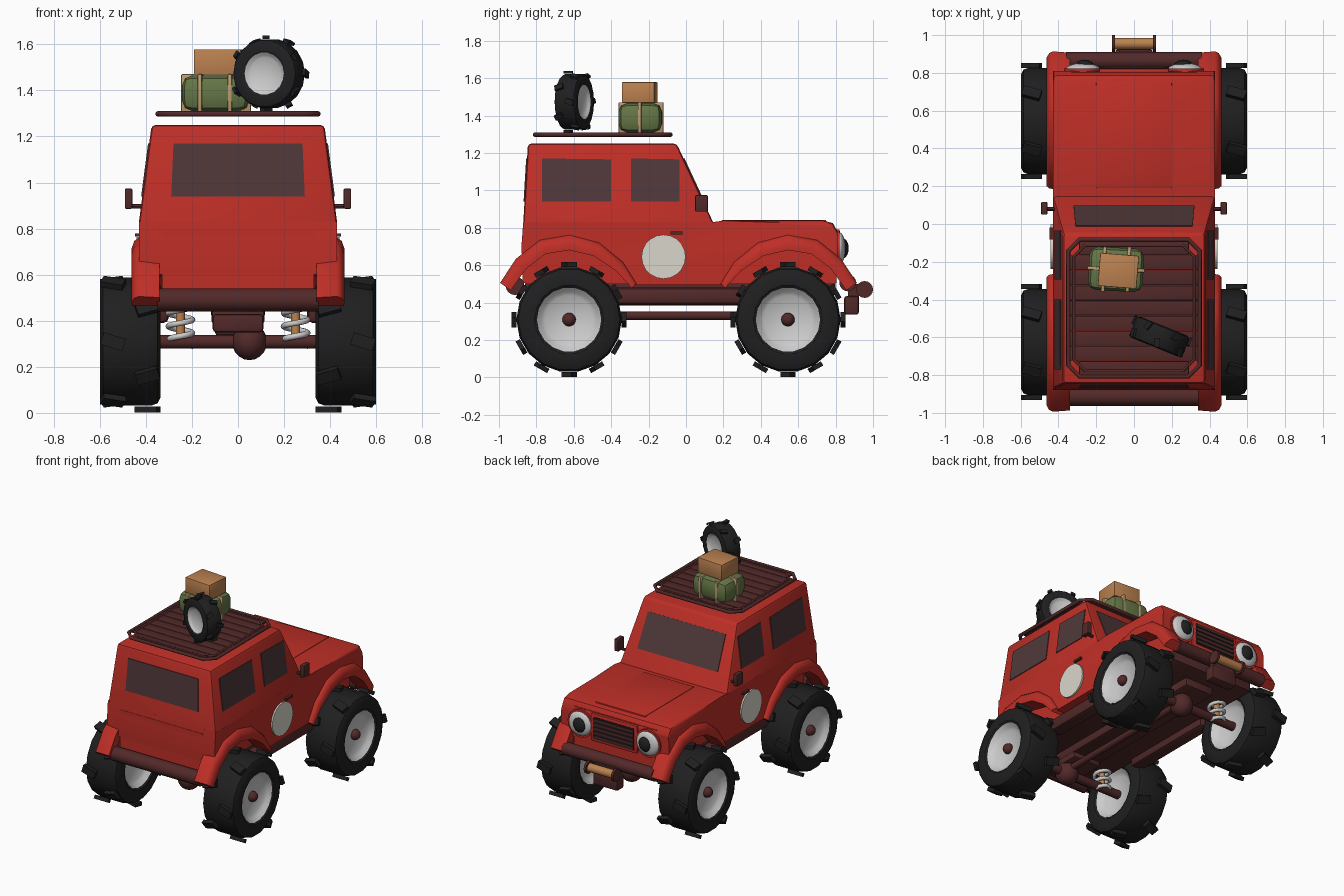
import bpy, bmesh
from math import pi, sin, cos, radians
from mathutils import Vector, Matrix

if "Cube" in bpy.data.objects:
    bpy.data.objects.remove(bpy.data.objects["Cube"])


def mat(name, r, g, b):
    m = bpy.data.materials.new(name)
    m.diffuse_color = (r, g, b, 1)
    m.use_nodes = True
    m.node_tree.nodes["Principled BSDF"].inputs["Base Color"].default_value = m.diffuse_color
    return m


RED = mat("red_paint", .52, .028, .02)
DARK = mat("dark_trim", .085, .022, .022)
GLASS = mat("glass", .08, .04, .042)
RUBBER = mat("rubber", .014, .014, .015)
WHITE = mat("white", .8, .8, .82)
CREAM = mat("cream", .7, .68, .6)
GREEN = mat("canvas_green", .13, .18, .06)
TAN = mat("tan", .5, .33, .17)
ORANGE = mat("orange", .5, .22, .08)


def finish(name, bm, m, mw=None, angle=35):
    bmesh.ops.remove_doubles(bm, verts=bm.verts, dist=1e-5)
    bmesh.ops.recalc_face_normals(bm, faces=bm.faces)
    me = bpy.data.meshes.new(name)
    bm.to_mesh(me)
    bm.free()
    me.materials.append(m)
    me.polygons.foreach_set("use_smooth", [True] * len(me.polygons))
    me.set_sharp_from_angle(angle=radians(angle))
    ob = bpy.data.objects.new(name, me)
    bpy.context.collection.objects.link(ob)
    if mw:
        ob.matrix_world = mw
    return ob


def bevel(bm, edges, w, seg=2):
    bmesh.ops.bevel(bm, geom=edges, offset=w, segments=seg, profile=.5,
                    affect='EDGES', clamp_overlap=True)


def box(name, c, s, m, bev=0, rot=0):
    bm = bmesh.new()
    bmesh.ops.create_cube(bm, size=1, matrix=Matrix.Diagonal((*s, 1)))
    if bev:
        bevel(bm, bm.edges[:], bev)
    return finish(name, bm, m, Matrix.Translation(c) @ Matrix.Rotation(rot, 4, 'Z'))


def rod(name, a, b, r, m, n=16):
    a, b = Vector(a), Vector(b)
    bm = bmesh.new()
    bmesh.ops.create_cone(bm, cap_ends=True, segments=n, radius1=r, radius2=r, depth=(b - a).length)
    q = (b - a).to_track_quat('Z', 'Y').to_matrix().to_4x4()
    return finish(name, bm, m, Matrix.Translation((a + b) / 2) @ q)


def ball(name, c, s, m):
    bm = bmesh.new()
    bmesh.ops.create_uvsphere(bm, u_segments=16, v_segments=10, radius=1)
    return finish(name, bm, m, Matrix.Translation(c) @ Matrix.Diagonal((*s, 1)))


def hull(name, pts, m, bev=0):
    bm = bmesh.new()
    for p in pts:
        bm.verts.new(p)
    bmesh.ops.convex_hull(bm, input=bm.verts)
    bmesh.ops.dissolve_limit(bm, angle_limit=.02, verts=bm.verts, edges=bm.edges)
    if bev:
        bevel(bm, [e for e in bm.edges if max(v.co.z for v in e.verts) > 1], bev)
    return finish(name, bm, m)


def panel(name, pts, m, t=.005):
    p = [Vector(v) for v in pts]
    n = (p[1] - p[0]).cross(p[2] - p[0]).normalized() * t
    return hull(name, [v + n for v in p] + [v - n for v in p], m)


def rings(bm, loops, caps=False):
    rows = [[bm.verts.new(p) for p in l] for l in loops]
    n = len(rows[0])
    for a, b in zip(rows, rows[1:]):
        for j in range(n):
            bm.faces.new((a[j], a[(j + 1) % n], b[(j + 1) % n], b[j]))
    if caps:
        bm.faces.new(rows[0])
        bm.faces.new(rows[-1])


def lathe_x(name, prof, m, mw, n=18):
    bm = bmesh.new()
    rings(bm, [[(x, r * cos(2 * pi * k / n), r * sin(2 * pi * k / n)) for k in range(n)]
               for r, x in prof])
    return finish(name, bm, m, mw)


def wire(name, pts, r, m, cyclic=False):
    cu = bpy.data.curves.new(name, 'CURVE')
    cu.dimensions = '3D'
    cu.bevel_depth, cu.bevel_resolution, cu.use_fill_caps = r, 2, True
    s = cu.splines.new('POLY')
    s.points.add(len(pts) - 1)
    for q, p in zip(s.points, pts):
        q.co = (*p, 1)
    s.use_cyclic_u = cyclic
    cu.materials.append(m)
    ob = bpy.data.objects.new(name, cu)
    bpy.context.collection.objects.link(ob)


# Wheel: tyre, dished rim and staggered tread blocks
def wheel(name, mw):
    tyre = [(.165, .115), (.185, .13), (.245, .132), (.272, .118), (.282, .09)]
    tyre += [(r, -x) for r, x in reversed(tyre)]
    lathe_x(name + "_tyre", tyre + tyre[:1], RUBBER, mw)
    rim = [(1e-6, .075), (.13, .085), (.15, .1), (.172, .122)]
    lathe_x(name + "_rim", rim + [(r, -x) for r, x in reversed(rim)], WHITE, mw)
    bm = bmesh.new()
    for k in range(12):
        M = (Matrix.Rotation(k * pi / 6, 4, 'X')
             @ Matrix.Translation((.075 if k % 2 else -.075, 0, -.294))
             @ Matrix.Rotation(.3 if k % 2 else -.3, 4, 'Z') @ Matrix.Diagonal((.1, .055, .026, 1)))
        bmesh.ops.create_cube(bm, size=1, matrix=M)
    finish(name + "_tread", bm, RUBBER, mw)


REAR, FRONT, AX = -.625, .545, .309
for wy, tag in ((REAR, "rear"), (FRONT, "front")):
    for s, side in ((1, "right"), (-1, "left")):
        n = f"{tag}_{side}"
        wheel(n + "_wheel", Matrix.Translation((s * .4675, wy, AX)) @ Matrix.Rotation(0 if s > 0 else pi, 4, 'Z'))
        ball(n + "_hub", (s * .555, wy, AX), (.035, .036, .036), DARK)
        # Suspension
        rod(n + "_shock", (s * .25, wy, .29), (s * .25, wy, .47), .02, ORANGE)
        wire(n + "_spring", [(s * .25 + .052 * cos(t * pi / 6), wy + .052 * sin(t * pi / 6), .29 + .2 * t / 42)
                             for t in range(43)], .013, WHITE)
    rod(tag + "_axle", (-.46, wy, AX), (.46, wy, AX), .03, DARK)
    ball(tag + "_differential", (.05, wy, AX), (.076, .08, .08), DARK)

# Chassis
rod("drive_shaft", (.05, REAR, .33), (.05, FRONT, .33), .022, DARK)
box("floor", (0, -.03, .475), (.66, 1.66, .07), DARK, .01)
box("chassis_beam", (0, -.03, .42), (.23, 1.4, .07), DARK, .015)
box("axle_mount", (0, REAR, .39), (.22, .3, .08), DARK, .015)
for s in (-1, 1):
    box("side_sill", (s * .35, -.04, .435), (.1, .72, .09), DARK, .025)

# Lower body: side profile with both wheel arches
ARCH = [(.335, .478), (.25, .57), (.13, .65), (0, .68), (-.125, .66), (-.23, .58), (-.312, .465)]
prof = [(-.87, .83), (.145, .83), (.2, .838), (.73, .838), (.785, .825), (.81, .78), (.81, .58)]
prof += [(FRONT - d, z + .015) for d, z in ARCH[4::-1]]
prof += [(REAR + d, z + .015) for d, z in ARCH[:5]] + [(-.875, .6), (-.88, .7)]
bm = bmesh.new()
rings(bm, [[(x, y, z) for y, z in prof] for x in (-.43, .43)], True)
bevel(bm, [e for e in bm.edges if abs(e.verts[0].co.x - e.verts[1].co.x) < .01
           and min(v.co.z for v in e.verts) > .75 and max(v.co.y for v in e.verts) > .16], .02)
finish("lower_body", bm, RED)
box("body_core", (0, -.035, .65), (.66, 1.68, .29), RED)
box("hood_bulge", (0, .47, .834), (.4, .56, .016), RED, .005)

# Fenders: flared section lofted along each arch
SECT = [(.34, 0), (.46, 0), (.462, .035), (.45, .07), (.43, .085), (.34, .075)]
for wy, f, tag in ((REAR, 1, "rear"), (FRONT, -1, "front")):
    for s in (-1, 1):
        loops = []
        for i, (d, z) in enumerate(ARCH):
            a, b = ARCH[max(i - 1, 0)], ARCH[min(i + 1, 6)]
            t = Vector((b[0] - a[0], b[1] - a[1])).normalized()
            k = (.4, .7, .9, .95, .95, .9, .82)[i]
            loops.append([(s * x, wy + f * (d + t.y * -abs(o) * -k), z - t.x * o * k) for x, o in SECT])
        bm = bmesh.new()
        rings(bm, loops, True)
        finish(tag + "_fender", bm, RED, angle=40)

# Cab and windows
hull("cab", [(s * x, y, z) for s in (-1, 1) for x, y, z in
             ((.43, -.87, .829), (.43, .145, .829), (.375, -.845, 1.25), (.375, -.05, 1.25))], RED, .018)
side = lambda z: .43 - (z - .829) * .055 / .421
for s in (-1, 1):
    for y0, y1, n in ((-.77, -.4, "rear"), (-.295, -.035, "front")):
        panel(n + "_side_window", [(s * side(z), y, z) for y, z in
                                   ((y0, .94), (y1, .94), (y1, 1.165), (y0, 1.17))], GLASS)
for n, w, fy in (("windshield", .32, lambda z: .145 - (z - .829) * .195 / .421),
                 ("rear_window", .29, lambda z: -.87 + (z - .829) * .025 / .421)):
    panel(n, [(x, fy(z), z) for x, z in ((-w, .94), (w, .94), (w - .01, 1.17), (-w + .01, 1.17))], GLASS)

# Mirrors, handles, door discs, headlights
for s in (-1, 1):
    box("mirror", (s * .475, .083, .93), (.033, .068, .088), DARK, .006)
    rod("mirror_arm", (s * .4, .08, .897), (s * .47, .08, .897), .01, DARK, 8)
    box("door_handle", (s * .435, -.05, .772), (.025, .065, .014), DARK)
    rod("door_disc", (s * .42, -.12, .645), (s * .441, -.12, .645), .118, CREAM, 20)
    rod("headlight_ring", (s * .27, .79, .69), (s * .27, .822, .69), .1, RED, 20)
    ball("headlight", (s * .27, .82, .69), (.09, .033, .086), WHITE)
    ball("headlight_pupil", (s * .262, .836, .69), (.05, .034, .055), RUBBER)

# Grille
box("grille_frame", (0, .81, .69), (.37, .025, .2), RED, .008)
box("grille_back", (0, .815, .69), (.32, .022, .155), RUBBER)
for i in range(5):
    box("grille_bar", (0, .825, .63 + i * .03), (.32, .014, .015), DARK)

# Bumpers and winch
rod("rear_bumper", (-.35, -.914, .49), (.35, -.914, .49), .05, DARK)
rod("front_bumper", (-.36, .865, .505), (.36, .865, .505), .045, DARK)
box("winch_mount", (0, .885, .385), (.2, .08, .1), DARK, .015)
box("winch_arm", (0, .895, .46), (.16, .06, .08), DARK)
rod("winch_drum", (-.11, .955, .47), (.11, .955, .47), .03, ORANGE)
for s in (-1, 1):
    rod("winch_plate", (s * .1, .955, .47), (s * .117, .955, .47), .045, DARK)

# Roof rack
for w, y0, y1, r in ((.348, -.808, -.082, .012), (.318, -.778, -.112, .009)):
    c = .06
    wire("rack_frame", [(w, y0 + c, 1.298), (w, y1 - c, 1.298), (w - c, y1, 1.298), (c - w, y1, 1.298),
                        (-w, y1 - c, 1.298), (-w, y0 + c, 1.298), (c - w, y0, 1.298), (w - c, y0, 1.298)],
         r, DARK, True)
for i in range(9):
    box("rack_slat", (0, -.765 + i * .08, 1.295), (.58 if i in (0, 8) else .68, .0775, .014), DARK, .003)

# Luggage
box("bag", (-.095, -.24, 1.388), (.29, .23, .155), GREEN, .045, -.05)
for x in (-.16, -.03):
    box("bag_strap", (x, -.24, 1.388), (.02, .24, .165), TAN, .006, -.05)
box("bag_long_strap", (-.095, -.24, 1.388), (.305, .02, .165), TAN, .006, -.05)
box("parcel", (-.083, -.248, 1.523), (.205, .175, .11), ORANGE, .004, -.08)

# Spare wheel standing on the rack
wheel("spare_wheel", Matrix.Translation((.135, -.597, 1.473)) @ Matrix.Rotation(radians(68), 4, 'Z')
      @ Matrix.Diagonal((.46, .535, .535, 1)))
